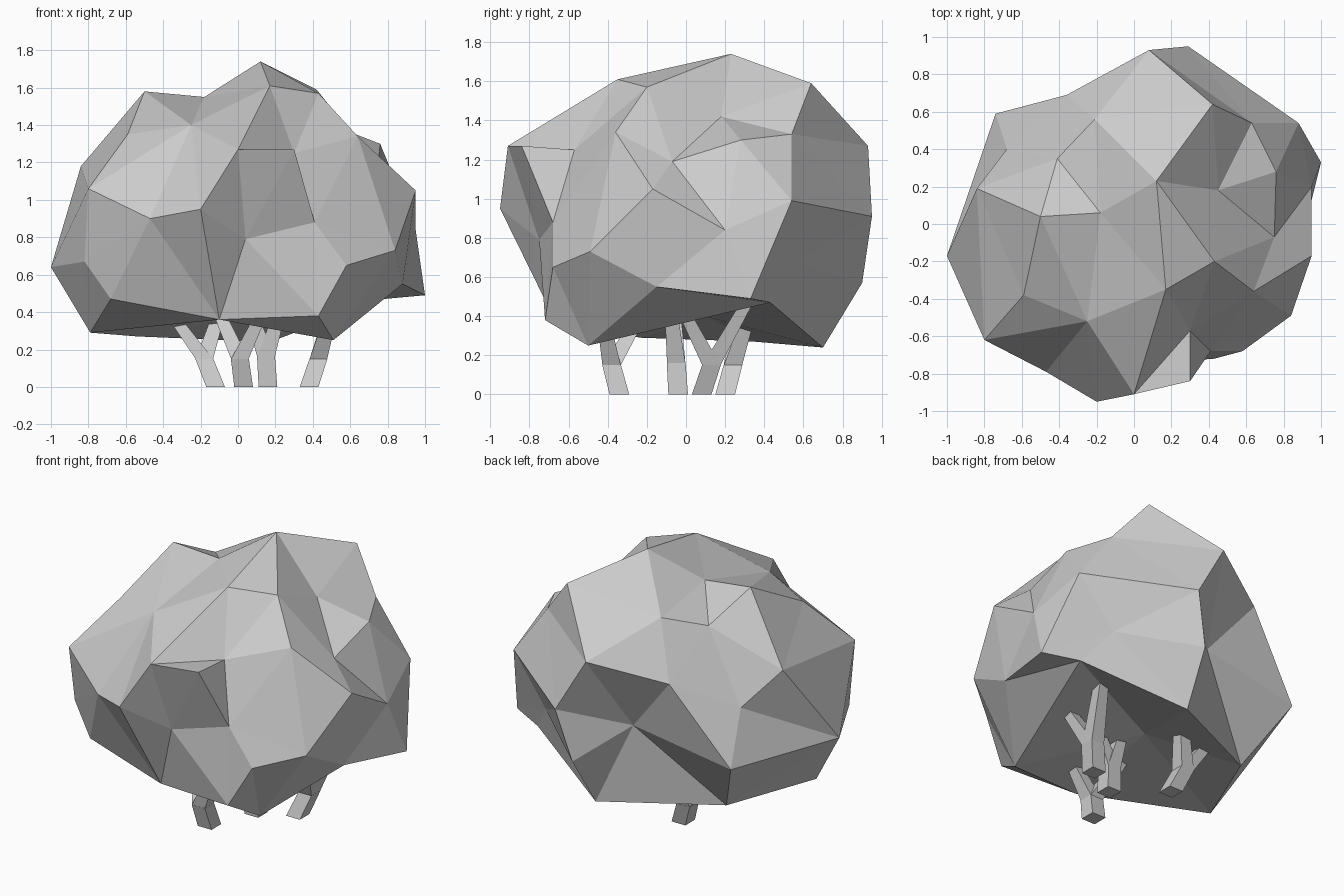
import bpy, bmesh
from mathutils import Vector

grey = bpy.data.materials.new("plain grey")
grey.diffuse_color = (0.6, 0.6, 0.6, 1)


def add_object(name, bm):
    bmesh.ops.recalc_face_normals(bm, faces=bm.faces)
    mesh = bpy.data.meshes.new(name)
    bm.to_mesh(mesh)
    bm.free()
    mesh.materials.append(grey)
    obj = bpy.data.objects.new(name, mesh)
    bpy.context.collection.objects.link(obj)
    return obj


# Foliage: lumps around a centre, joined by the hull of their directions
lumps = [
    # crown
    (.12, .23, 1.74), (-.5, .04, 1.58), (-.18, .06, 1.55), (.17, -.35, 1.61),
    (.42, .64, 1.59), (.45, .18, 1.42), (.43, -.2, 1.57),
    (-.41, .35, 1.42), (-.21, .56, 1.5),
    # front
    (-.25, -.52, 1.4), (.3, -.57, 1.25), (0, -.91, 1.27), (.3, -.84, 1.27),
    (-.2, -.95, .95), (-.59, -.38, 1.35), (.41, -.68, .88), (.04, -.75, .79),
    (.58, -.68, .65), (-.47, -.79, .9), (-.68, -.57, .47), (-.1, -.66, .36),
    (.43, -.72, .38),
    # right
    (.64, -.36, 1.34), (.84, -.49, .73), (.88, -.15, .55), (.95, -.17, 1.05),
    (.75, -.07, 1.19), (.76, .28, 1.3), (.95, .2, .84), (1, .33, .49),
    (.63, .56, .67), (.78, .43, .47), (.88, .54, .99), (.63, .54, 1.33),
    # back
    (.08, .93, 1.27), (.29, .95, .91), (.2, .9, .57), (-.05, .62, .77),
    (-.36, .69, 1.15), (-.74, .59, .65),
    # left
    (-.68, .4, .97), (-.84, .19, 1.18), (-1, -.17, .64),
    (-.8, -.62, 1.06), (-.82, -.53, .67),
    # underside
    (-.79, -.23, .29), (-.54, .35, .27), (.51, -.5, .25), (.17, .7, .24),
    (0, .1, .4),
]
centre = Vector((0, 0, .85))
bm = bmesh.new()
targets = {}
for p in lumps:
    v = bm.verts.new((Vector(p) - centre).normalized())
    targets[v] = Vector(p)
bmesh.ops.convex_hull(bm, input=list(bm.verts))
for v, p in targets.items():
    v.co = p
add_object("foliage", bm)


# Stems: four-sided limbs with one fork each
def limb(bm, a, b, ra, rb):
    rings = []
    for p, r in ((a, ra), (b, rb)):
        rings.append([bm.verts.new(Vector(p) + Vector((sx * r, sy * r, 0)))
                      for sx, sy in ((-1, -1), (1, -1), (1, 1), (-1, 1))])
    lo, hi = rings
    for i in range(4):
        j = (i + 1) % 4
        bm.faces.new((lo[i], lo[j], hi[j], hi[i]))
    bm.faces.new(lo[::-1])
    bm.faces.new(hi)


stems = {  # base, fork, two branch tips
    "front_stem": ((.03, -.34, 0), (.01, -.38, .15), (-.13, -.2, .46), (.14, -.43, .42)),
    "middle_stem": ((.16, -.04, 0), (.15, -.05, .16), (.05, -.06, .46), (.24, -.08, .46)),
    "right_stem": ((.38, .08, 0), (.43, .13, .15), (.53, .34, .52), (.52, -.03, .46)),
    "back_left_stem": ((-.12, .2, 0), (-.18, .24, .15), (-.4, .27, .45), (-.08, .34, .46)),
}
for name, (base, fork, tip_a, tip_b) in stems.items():
    bm = bmesh.new()
    limb(bm, base, fork, .05, .048)
    for tip in (tip_a, tip_b):
        limb(bm, fork, tip, .047, .03)
    add_object(name, bm)
